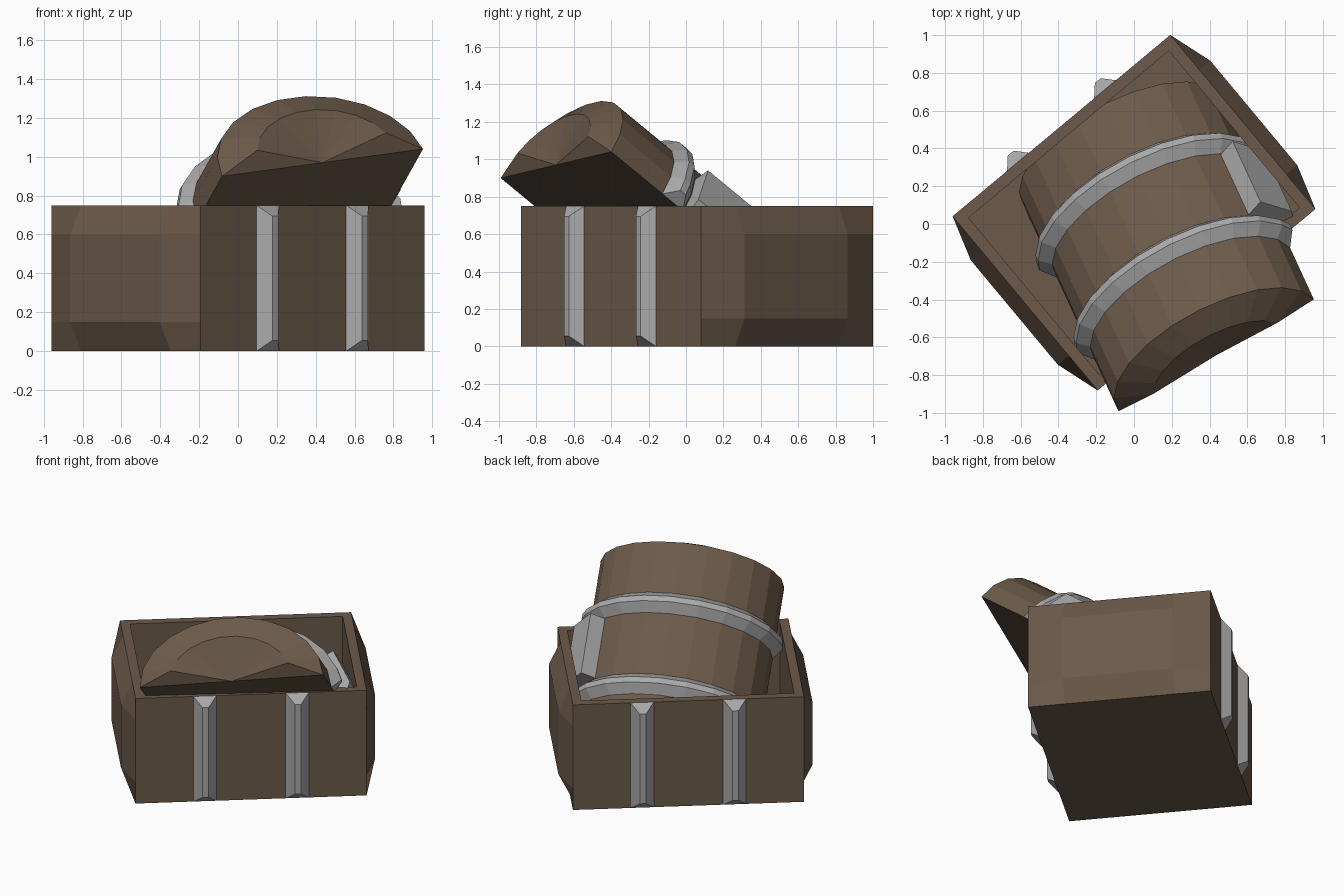
import bpy, bmesh, math
from mathutils import Matrix, Vector

if "Cube" in bpy.data.objects:
    bpy.data.objects.remove(bpy.data.objects["Cube"])


def material(name, color):
    m = bpy.data.materials.new(name)
    m.diffuse_color = (*color, 1)
    m.use_nodes = True
    m.node_tree.nodes["Principled BSDF"].inputs["Base Color"].default_value = m.diffuse_color
    return m


WOOD = material("wood", (0.15, 0.102, 0.068))
METAL = material("metal", (0.40, 0.40, 0.40))

# Local frames: box turned about z, lid tipped into the box
BOX = Matrix.Translation((0, 0.06, 0)) @ Matrix.Rotation(math.radians(39.8), 4, 'Z')
lw = Vector((0.862, 0.494, 0.117)).normalized()
ll = Vector((-0.336, 0.728, -0.6))
ll = (ll - lw * ll.dot(lw)).normalized()
ln = lw.cross(ll)
LID = Matrix((lw, ll, ln)).transposed().to_4x4()
LID.translation = Vector((0.435, -0.695, 0.97)) + ll * 0.75


def make(name, faces, mat, frame):
    """Mesh object from faces given as lists of points."""
    bm = bmesh.new()
    for f in faces:
        bm.faces.new([bm.verts.new(p) for p in f])
    bmesh.ops.remove_doubles(bm, verts=bm.verts, dist=1e-4)
    bmesh.ops.recalc_face_normals(bm, faces=bm.faces)
    me = bpy.data.meshes.new(name)
    bm.to_mesh(me)
    bm.free()
    me.materials.append(mat)
    ob = bpy.data.objects.new(name, me)
    bpy.context.collection.objects.link(ob)
    ob.matrix_world = frame
    return ob


def loft(sections):
    """Faces of a tube through matching cross-sections, capped at both ends."""
    faces = [sections[0], sections[-1]]
    for a, b in zip(sections, sections[1:]):
        n = len(a)
        faces += [[a[i], a[(i + 1) % n], b[(i + 1) % n], b[i]] for i in range(n)]
    return faces


HX, HY, H, T, BULGE = 0.75, 0.6, 0.75, 0.06, 0.075


# Box body: open shell with bulging end panels
def rect(x, y, z):
    return [(-x, -y, z), (x, -y, z), (x, y, z), (-x, y, z)]


ob_, ot = rect(HX, HY, 0), rect(HX, HY, H)
it, ib = rect(HX - T, HY - T, H), rect(HX - T, HY - T, T)
faces = [ob_, ib]
for i in range(4):
    j = (i + 1) % 4
    faces += [[ot[i], ot[j], it[j], it[i]], [it[i], it[j], ib[j], ib[i]]]
    if i in (0, 2):
        faces.append([ob_[i], ob_[j], ot[j], ot[i]])
ys, zs = (-HY, -0.36, 0.36, HY), (0, 0.15, 0.6, H)
for s in (-1, 1):
    def gp(i, j):
        mid = i in (1, 2) and j in (1, 2)
        return (s * (HX + (BULGE if mid else 0)), ys[i], zs[j])
    for i in range(3):
        for j in range(3):
            faces.append([gp(i, j), gp(i + 1, j), gp(i + 1, j + 1), gp(i, j + 1)])
make("box_body", faces, WOOD, BOX)

# Vertical box straps
BW, TW, D, E = 0.075, 0.02, 0.06, 0.055
for side, s in (("front", -1), ("back", 1)):
    for end, x in (("left", -0.3), ("right", 0.3)):
        secs = [[(x - BW, s * HY, z), (x - TW, s * (HY + D), z + e),
                 (x + TW, s * (HY + D), z + e), (x + BW, s * HY, z)]
                for z, e in ((0, E), (H, -E))]
        make(f"box_strap_{side}_{end}", loft(secs), METAL, BOX)

# Lid: half-elliptical barrel with raised rings on the end caps
N, A, B = 11, 0.6, 0.423


def arc(k, a=A, b=B):
    t = math.pi * k / N
    return a * math.cos(t), b * math.sin(t)


def at(k, y, scale=1):
    w, n = arc(k)
    return (w * scale, y, n * scale)


faces = [[at(0, -HX), at(N, -HX), at(N, HX), at(0, HX)]]
for k in range(N):
    faces.append([at(k, -HX), at(k + 1, -HX), at(k + 1, HX), at(k, HX)])
for s in (-1, 1):
    y, yi, c = s * HX, s * (HX + BULGE), (0, s * HX, 0)
    for k in range(1, N - 1):
        i0, i1 = at(k, yi, 2 / 3), at(k + 1, yi, 2 / 3)
        faces += [[at(k, y), at(k + 1, y), i1, i0], [i0, i1, c]]
    for a, b in ((0, 1), (N, N - 1)):
        faces += [[at(a, y), at(b, y), at(b, yi, 2 / 3)],
                  [at(a, y), at(b, yi, 2 / 3), c]]
make("lid", faces, WOOD, LID)

# Arched lid straps
for end, y in (("left", -0.3), ("right", 0.3)):
    secs = []
    for k in range(N + 1):
        w, n = arc(k)
        wo, no = arc(k, A + D, B + D)
        no = max(no, E)
        secs.append([(w, y - BW, n), (wo, y - TW, no), (wo, y + TW, no), (w, y + BW, n)])
    make(f"lid_strap_{end}", loft(secs), METAL, LID)

# Latch plate between the lid straps
profile = [(0.505, 0.227), (0.60, 0.275), (0.70, 0.065), (0.68, 0), (0.6, 0), (0.576, 0.118)]
make("latch", loft([[(w, y, n) for w, n in profile] for y in (-0.22, 0.22)]), METAL, LID)
